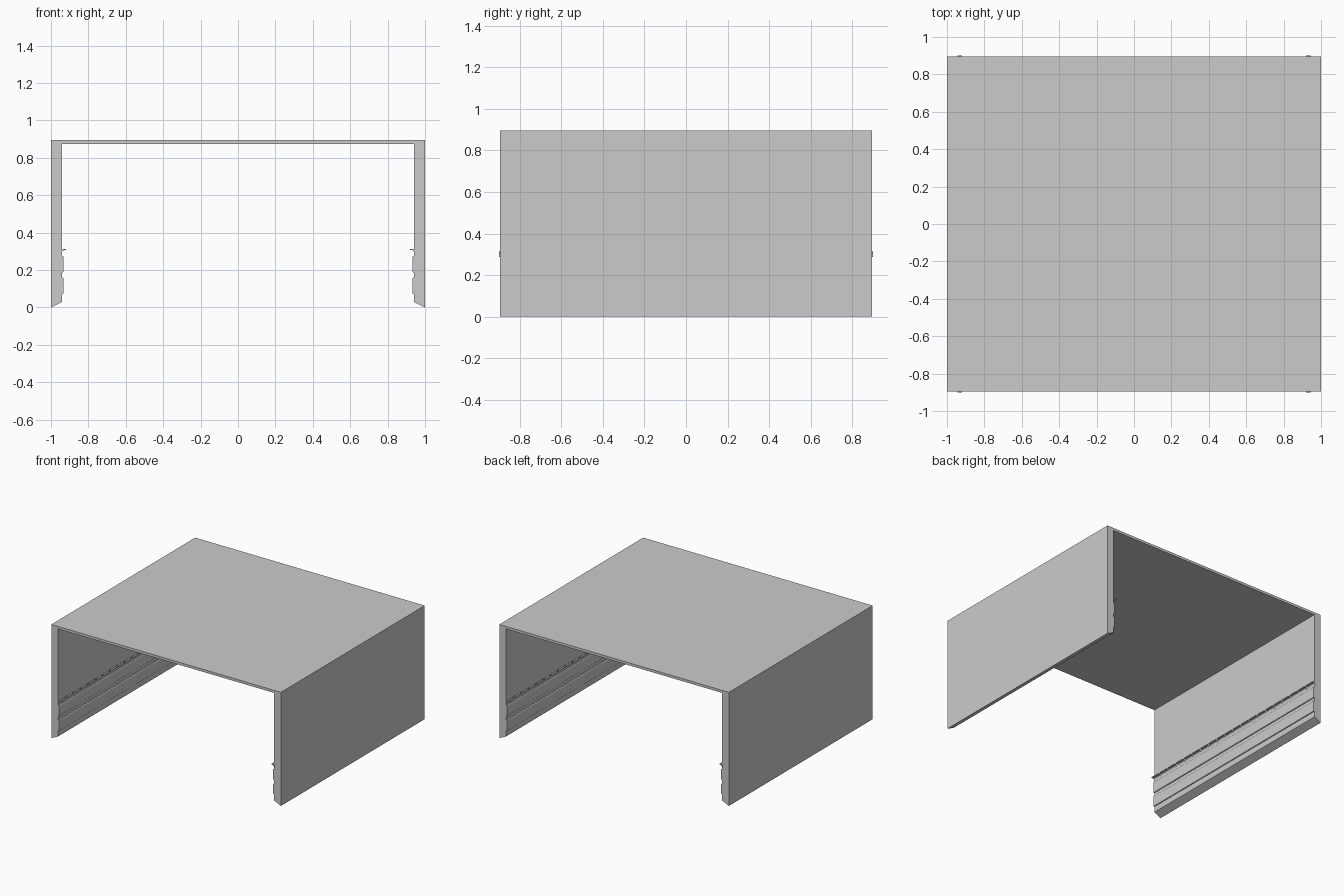
import bpy, bmesh

if "Cube" in bpy.data.objects:
    bpy.data.objects.remove(bpy.data.objects["Cube"])

HALF = 0.895  # half depth along y


def prism(name, profile, spans, mirror=False):
    """Extrude an x-z profile along y over each (start, end) span."""
    bm = bmesh.new()
    for y0, y1 in spans:
        face = bm.faces.new([bm.verts.new((x, y0, z)) for x, z in profile])
        ext = bmesh.ops.extrude_face_region(bm, geom=[face])
        moved = [v for v in ext["geom"] if isinstance(v, bmesh.types.BMVert)]
        bmesh.ops.translate(bm, verts=moved, vec=(0, y1 - y0, 0))
    bmesh.ops.recalc_face_normals(bm, faces=bm.faces)
    mesh = bpy.data.meshes.new(name)
    bm.to_mesh(mesh)
    bm.free()
    obj = bpy.data.objects.new(name, mesh)
    bpy.context.collection.objects.link(obj)
    if mirror:
        mod = obj.modifiers.new("mirror", "MIRROR")
        mod.use_mirror_merge = False
    return obj


# Canopy shell: thin top and two thick walls with sloped lower edges
right = [(0.942, 0.875), (0.942, 0.028), (1.0, 0.0), (1.0, 0.895)]
left = [(-x, z) for x, z in reversed(right)]
prism("shell", right + left, [(-HALF, HALF)])


# Raised strips along the inside of each wall
def strip(name, z0, z1):
    c = 0.006
    prism(name, [(0.944, z0), (0.936, z0), (0.932, z0 + c),
                 (0.932, z1 - c), (0.936, z1), (0.944, z1)],
          [(-HALF, HALF)], mirror=True)


strip("lower_strip", 0.073, 0.16)
strip("upper_strip", 0.187, 0.275)

# Row of small curved lip segments above the strips
lip = [(0.944, 0.288), (0.941, 0.299), (0.933, 0.306), (0.920, 0.307),
       (0.920, 0.313), (0.935, 0.312), (0.944, 0.304)]
count, gap = 20, 0.018
pitch = (1.8 + gap) / count
prism("lip_segments", lip,
      [(-0.9 + i * pitch, -0.9 + (i + 1) * pitch - gap) for i in range(count)],
      mirror=True)
